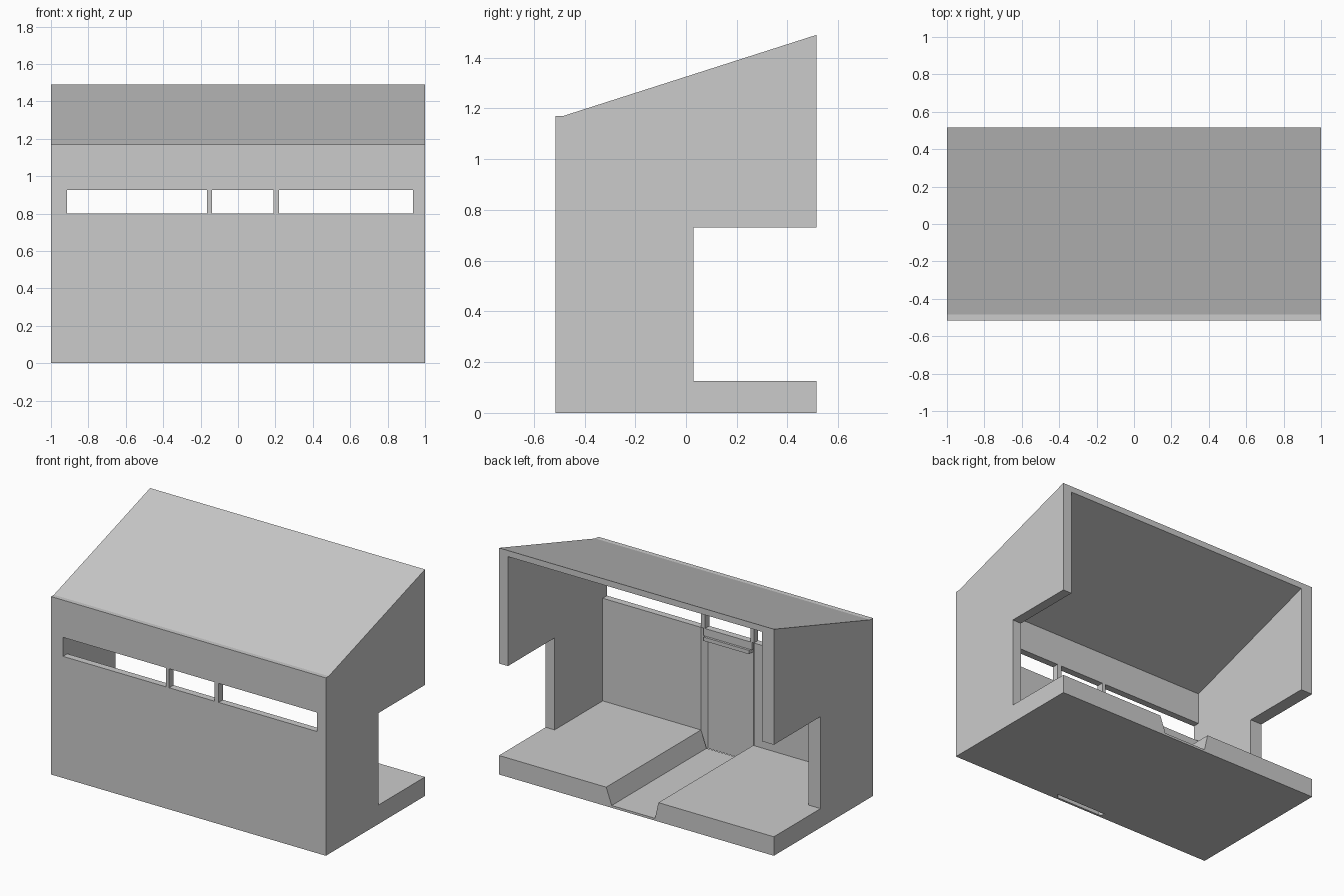
import bpy, bmesh
from mathutils import Vector

if "Cube" in bpy.data.objects:
    bpy.data.objects.remove(bpy.data.objects["Cube"])


def prism(name, pts, axis, lo, hi):
    """Extrude a 2D profile along axis: x -> (y,z), y -> (x,z), z -> (x,y)."""
    def place(a, b, t):
        return Vector({'x': (t, a, b), 'y': (a, t, b), 'z': (a, b, t)}[axis])
    bm = bmesh.new()
    verts = [bm.verts.new(place(a, b, lo)) for a, b in pts]
    face = bm.faces.new(verts)
    ext = bmesh.ops.extrude_face_region(bm, geom=[face])
    moved = [v for v in ext['geom'] if isinstance(v, bmesh.types.BMVert)]
    bmesh.ops.translate(bm, verts=moved, vec=place(0, 0, hi - lo))
    bmesh.ops.recalc_face_normals(bm, faces=bm.faces[:])
    mesh = bpy.data.meshes.new(name)
    bm.to_mesh(mesh)
    bm.free()
    ob = bpy.data.objects.new(name, mesh)
    bpy.context.collection.objects.link(ob)
    return ob


def box(name, x0, x1, y0, y1, z0, z1):
    return prism(name, [(x0, y0), (x1, y0), (x1, y1), (x0, y1)], 'z', z0, z1)


D = 0.515          # half depth
F = -0.47          # inner face of the front wall

# Floor slab with a channel running front to back
prism("floor", [(-1, 0), (1, 0), (1, .125), (.22, .125), (.18, .015),
                (-.135, .015), (-.16, .125), (-1, .125)], 'y', F, D)

# Front wall below the slot window, thinned behind the channel
prism("front_wall", [(-1, -D), (1, -D), (1, F), (.22, F), (.19, -.5),
                     (-.14, -.5), (-.165, F), (-1, F)], 'z', 0, .8)
box("recess_header", -.15, .2, -.505, F, .75, .8)
box("recess_rail", -.14, .19, -.5, -.455, .725, .75)

# Side walls with the low opening cut out at the rear
side = [(F, .125), (.03, .125), (.03, .73), (D, .73), (D, 1.45), (F, 1.135),
        (F, .925), (-D, .925), (-D, .8), (F, .8)]
prism("left_wall", side, 'x', -1, -.913)
prism("right_wall", side, 'x', .935, 1)

# Window posts and the fascia above the window
for name, x0, x1 in (("left_post", -.165, -.14), ("right_post", .19, .22)):
    box(name, x0, x1, -D, F, .8, .925)
prism("fascia", [(-D, .925), (F, .925), (F, 1.135), (-D, 1.125)], 'x', -1, 1)

# Sloping roof
prism("roof", [(-D, 1.125), (F, 1.135), (D, 1.45), (D, 1.49), (-.485, 1.17), (-D, 1.17)],
      'x', -1, 1)
